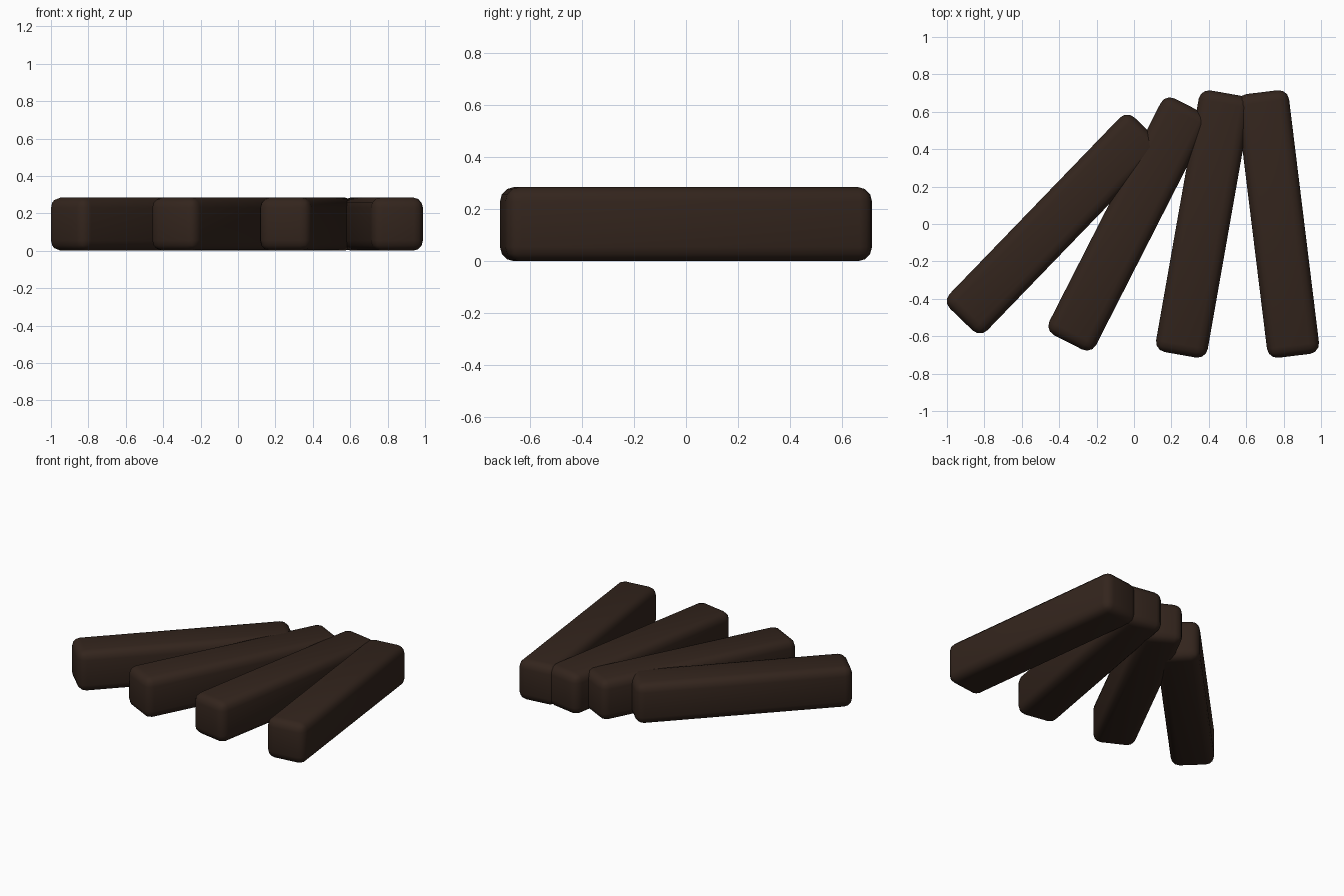
import bpy
from math import radians

if "Cube" in bpy.data.objects:
    bpy.data.objects.remove(bpy.data.objects["Cube"])

# Dark brown shared by all four bars
brown = bpy.data.materials.new("dark_brown")
brown.diffuse_color = (0.033, 0.018, 0.012, 1)
brown.use_nodes = True
brown.node_tree.nodes["Principled BSDF"].inputs["Base Color"].default_value = brown.diffuse_color

LENGTH, WIDTH, HEIGHT, ROUND = 1.42, 0.28, 0.285, 0.055


def rounded_bar(name, x, angle):
    """Soft-edged bar lying on the floor, turned clockwise seen from above."""
    bpy.ops.mesh.primitive_cube_add(size=1, location=(x, 0, HEIGHT / 2))
    bar = bpy.context.object
    bar.name = name
    bar.scale = (WIDTH, LENGTH, HEIGHT)
    bpy.ops.object.transform_apply(location=False, rotation=False, scale=True)
    bar.rotation_euler.z = radians(-angle)
    bevel = bar.modifiers.new("soft_edges", "BEVEL")
    bevel.width = ROUND
    bevel.segments = 3
    bpy.ops.object.shade_smooth()
    bar.data.materials.append(brown)
    return bar


# Fan of four bars: even spacing, 17 degrees between neighbours
for i in range(4):
    rounded_bar(f"bar_{i + 1}", -0.43 + 0.4 * i, 44 - 17 * i)
